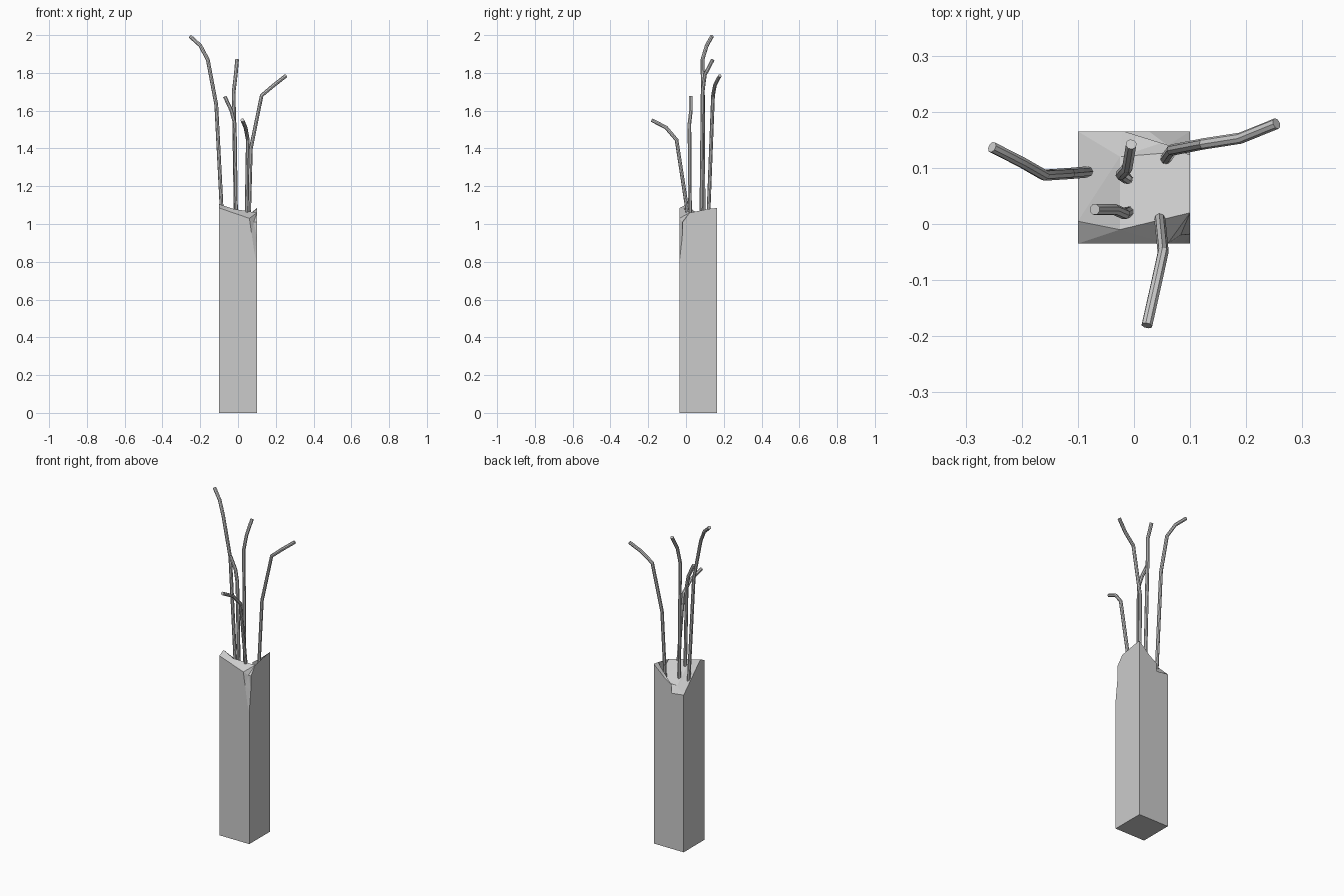
import bpy, bmesh

if "Cube" in bpy.data.objects:
    bpy.data.objects.remove(bpy.data.objects["Cube"])

# Broken concrete column: square shaft with a jagged, chipped top
L, R, F, B = -0.1, 0.1, -0.035, 0.165
P = {
    'b0': (L, F, 0), 'b1': (R, F, 0), 'b2': (R, B, 0), 'b3': (L, B, 0),
    # front edge and chipped front right corner
    'A': (L, F, 1.085), 'p': (0.06, F, 1.03), 'q': (0.07, F, 0.94),
    'q2': (0.088, F, 0.84), 'r': (R, F, 0.8),
    's': (R, -0.02, 0.93), 't': (R, -0.018, 1.01), 'm': (0.083, -0.02, 1.01),
    # front ridge
    'G': (L, 0.005, 1.105), 'H': (-0.025, -0.01, 1.08), 'U': (R, 0.02, 1.06),
    # valley and spike at the back right
    'K': (-0.025, 0.12, 0.97), 'V': (R, 0.13, 0.98), 'w': (R, 0.138, 1.01),
    'X': (R, 0.122, 1.08), 'Y': (R, B, 1.085), 'M': (0.06, 0.14, 1.05),
    'N': (0.06, 0.148, 0.975),
    'c1': (0.027, B, 1.02), 'c2': (-0.02, B, 0.99), 'c3': (0.013, B, 0.96),
    'c4': (-0.02, B, 0.94), 'D': (L, B, 0.95),
}
FACES = [
    'b3 b2 b1 b0',                       # base
    'b0 b1 r q2 q p A',                  # front
    'b1 b2 Y X w V U t s r',             # right
    'b2 b3 D c4 c3 c2 c1 Y',             # back
    'b3 b0 A G D',                       # left
    'r s q2', 'q2 s q', 'q s m', 'q m p', 's t m',      # corner chip
    'A p H', 'A H G', 'p m U', 'm t U', 'p U H',        # front slope
    'G H K', 'G K D', 'D K c4', 'H U V', 'H V K',       # broken top
    'K V N', 'K N c3', 'K c3 c4',
    'N V w', 'N w M', 'w X M', 'N M c2', 'N c2 c3',     # notch under spike
    'M X Y', 'M Y c1', 'M c1 c2',                       # spike top
]
bm = bmesh.new()
verts = {k: bm.verts.new(v) for k, v in P.items()}
for f in FACES:
    bm.faces.new([verts[k] for k in f.split()])
bmesh.ops.triangulate(bm, faces=[f for f in bm.faces if len(f.verts) > 4])
bmesh.ops.recalc_face_normals(bm, faces=bm.faces[:])
mesh = bpy.data.meshes.new('broken_column')
bm.to_mesh(mesh)
bm.free()
bpy.context.collection.objects.link(bpy.data.objects.new('broken_column', mesh))


def rod(name, points):
    """Bent reinforcing bar swept along a path."""
    cu = bpy.data.curves.new(name, 'CURVE')
    cu.dimensions = '3D'
    cu.bevel_depth = 0.01
    cu.bevel_resolution = 2
    cu.use_fill_caps = True
    sp = cu.splines.new('POLY')
    sp.points.add(len(points) - 1)
    for pt, co in zip(sp.points, points):
        pt.co = (*co, 1)
    ob = bpy.data.objects.new(name, cu)
    bpy.context.collection.objects.link(ob)
    bpy.ops.object.select_all(action='DESELECT')
    ob.select_set(True)
    bpy.context.view_layer.objects.active = ob
    bpy.ops.object.convert(target='MESH')
    bpy.ops.object.shade_smooth_by_angle()


# Five exposed bars, base to tip
rod('rebar_left', [(-0.08, 0.093, 0.95), (-0.115, 0.09, 1.63), (-0.16, 0.087, 1.87),
                   (-0.2, 0.11, 1.945), (-0.253, 0.137, 1.993)])
rod('rebar_middle_back', [(-0.011, 0.08, 0.95), (-0.023, 0.088, 1.70),
                          (-0.012, 0.1, 1.79), (-0.005, 0.142, 1.87)])
rod('rebar_middle_front', [(-0.009, 0.022, 0.98), (-0.017, 0.018, 1.53),
                           (-0.035, 0.026, 1.6), (-0.07, 0.026, 1.675)])
rod('rebar_front', [(0.045, 0.018, 1.0), (0.052, -0.05, 1.445),
                    (0.04, -0.105, 1.51), (0.023, -0.181, 1.55)])
rod('rebar_right', [(0.056, 0.115, 0.95), (0.068, 0.132, 1.4), (0.125, 0.143, 1.68),
                    (0.19, 0.153, 1.735), (0.254, 0.179, 1.785)])
